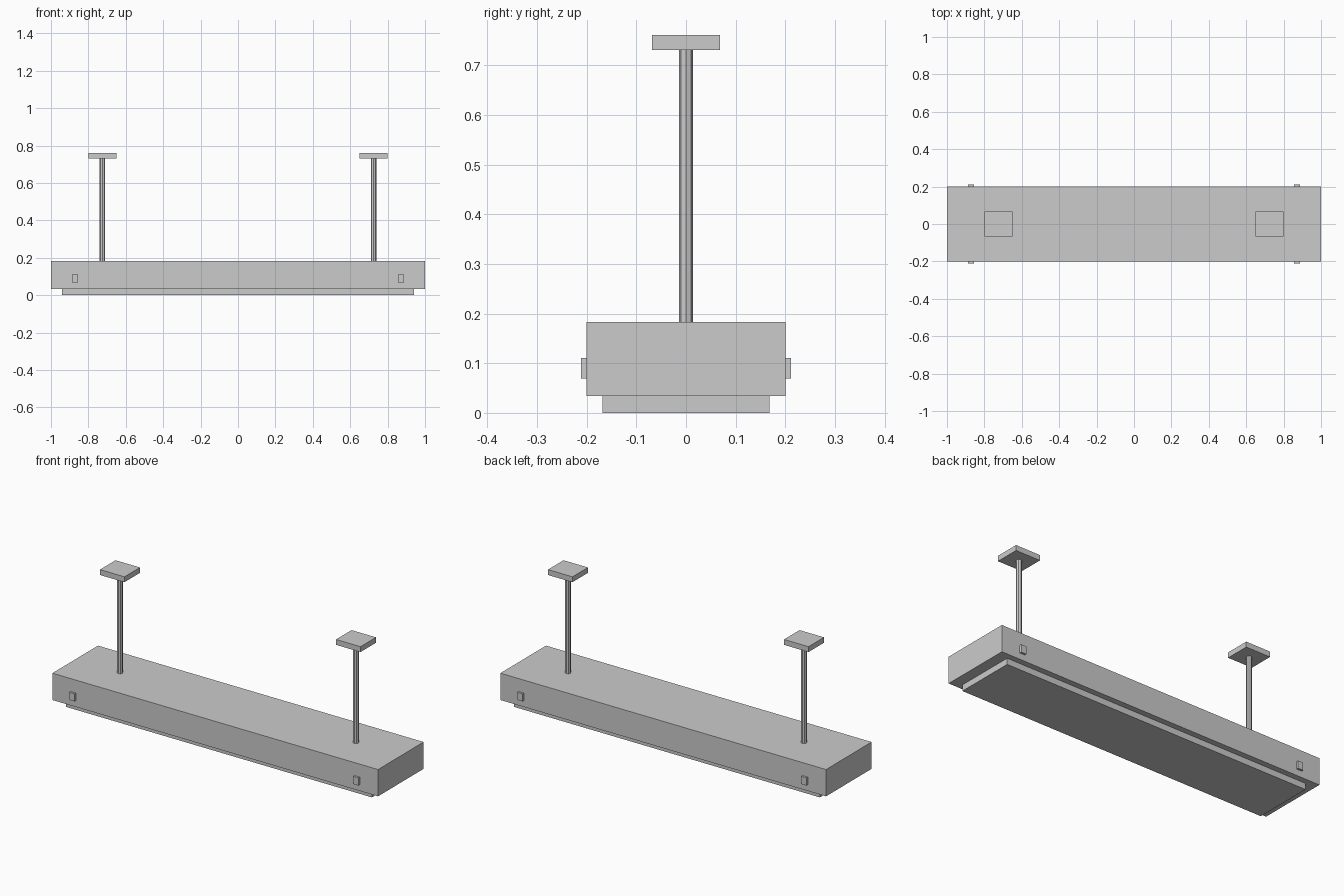
import bpy, bmesh
from mathutils import Matrix, Vector

if "Cube" in bpy.data.objects:
    bpy.data.objects.remove(bpy.data.objects["Cube"])


def finish(bm, name):
    mesh = bpy.data.meshes.new(name)
    bm.to_mesh(mesh)
    bm.free()
    obj = bpy.data.objects.new(name, mesh)
    bpy.context.collection.objects.link(obj)
    return obj


def box(name, lo, hi):
    lo, hi = Vector(lo), Vector(hi)
    bm = bmesh.new()
    bmesh.ops.create_cube(bm, size=1, matrix=Matrix.Translation((lo + hi) / 2)
                          @ Matrix.Diagonal((*(hi - lo), 1)))
    return finish(bm, name)


def rod(name, x, radius, z0, z1):
    bm = bmesh.new()
    bmesh.ops.create_cone(bm, cap_ends=True, segments=8, radius1=radius, radius2=radius,
                          depth=z1 - z0, matrix=Matrix.Translation((x, 0, (z0 + z1) / 2)))
    return finish(bm, name)


# Lamp housing and the light panel beneath it
box("housing", (-1, -0.2, 0.034), (1, 0.2, 0.183))
box("light_panel", (-0.94, -0.168, 0), (0.94, 0.168, 0.034))

for side, s in (("left", -1), ("right", 1)):
    # Hanging rod with its ceiling plate
    x = s * 0.725
    rod(f"{side}_hanging_rod", x, 0.0145, 0.183, 0.731)
    box(f"{side}_ceiling_plate", (x - 0.075, -0.068, 0.731), (x + 0.075, 0.068, 0.761))
    # Small latches on the long sides
    x = s * 0.872
    box(f"{side}_front_latch", (x - 0.016, -0.212, 0.069), (x + 0.016, -0.2, 0.111))
    box(f"{side}_back_latch", (x - 0.016, 0.2, 0.069), (x + 0.016, 0.212, 0.111))
